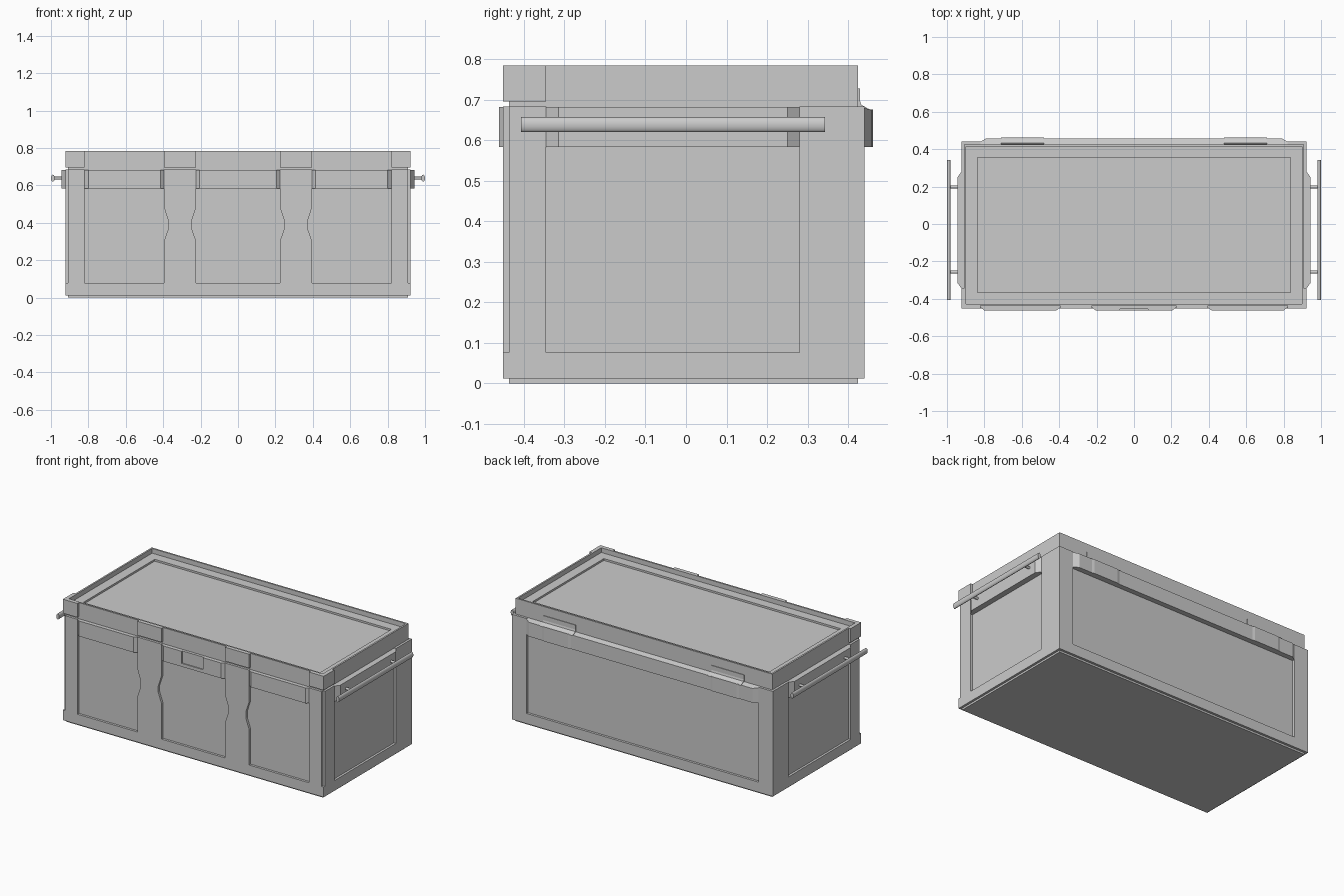
import bpy, bmesh, math

if "Cube" in bpy.data.objects:
    bpy.data.objects.remove(bpy.data.objects["Cube"])

X, XO = 0.908, 0.9225          # core / frame half width
YF, YFO = -0.437, -0.452       # core / frame front
YB, YBO = 0.425, 0.44          # core / frame back
ZT, ZR = 0.684, 0.077          # body top, recess floor


def finish(name, bm):
    bmesh.ops.recalc_face_normals(bm, faces=bm.faces)
    me = bpy.data.meshes.new(name)
    bm.to_mesh(me)
    bm.free()
    ob = bpy.data.objects.new(name, me)
    bpy.context.collection.objects.link(ob)
    return ob


def prism(name, pts, axis, a, b):
    """Extrude a 2D outline along an axis from a to b."""
    place = {'x': lambda p, t: (t, p[0], p[1]),
             'y': lambda p, t: (p[0], t, p[1]),
             'z': lambda p, t: (p[0], p[1], t)}[axis]
    bm = bmesh.new()
    lo = [bm.verts.new(place(p, a)) for p in pts]
    hi = [bm.verts.new(place(p, b)) for p in pts]
    n = len(pts)
    bm.faces.new(lo)
    bm.faces.new(hi[::-1])
    for i in range(n):
        j = (i + 1) % n
        bm.faces.new((lo[i], lo[j], hi[j], hi[i]))
    return finish(name, bm)


def box(name, x0, x1, y0, y1, z0, z1):
    return prism(name, [(x0, y0), (x1, y0), (x1, y1), (x0, y1)], 'z', z0, z1)


def u_shape(a0, a1, b0, b1):
    """Outline of a panel frame open at the top."""
    return [(a0, 0.012), (a1, 0.012), (a1, ZT), (b1, ZT),
            (b1, ZR), (b0, ZR), (b0, ZT), (a0, ZT)]


# Body core
box("body_core", -X, X, YF, YB, 0, ZT)

# Front frame: bottom rail, corner posts and waisted middle posts
box("front_rail", -XO, XO, YFO, YF, 0.012, ZR)
waist = [(ZR, 0), (0.305, 0), (0.37, 0.023), (0.41, 0.023), (0.48, 0), (ZT, 0)]
for s, side in ((-1, "left"), (1, "right")):
    box(f"front_corner_post_{side}", s * 0.82, s * X, YFO, YF, ZR, ZT)
    outline = [(s * (0.225 + d), z) for z, d in waist]
    outline += [(s * (0.395 - d), z) for z, d in reversed(waist)]
    prism(f"front_middle_post_{side}", outline, 'y', YFO, YF)

# Back frame
prism("back_frame", u_shape(-X, X, -0.82, 0.82), 'y', YB, YBO)

# Front latch blocks with chamfered ends
for name, a, b in (("left", -0.82, -0.395), ("right", 0.395, 0.82)):
    prism(f"latch_block_{name}", [(a, YF), (a, -0.447), (a + 0.02, -0.462),
          (b - 0.02, -0.462), (b, -0.447), (b, YF)], 'z', 0.584, 0.682)
# Centre latch block with a shallow notch open at the top
prism("latch_block_centre_lower", [(-0.225, YF), (-0.225, -0.447), (-0.205, -0.462),
      (0.205, -0.462), (0.225, -0.447), (0.225, YF)], 'z', 0.584, 0.605)
prism("latch_block_centre_upper", [(-0.225, YF), (-0.225, -0.447), (-0.205, -0.462),
      (-0.075, -0.462), (-0.075, -0.455), (0.075, -0.455), (0.075, -0.462),
      (0.205, -0.462), (0.225, -0.447), (0.225, YF)], 'z', 0.605, 0.682)

# Side frames, grip blocks and carry handles
for s, side in ((-1, "left"), (1, "right")):
    prism(f"side_frame_{side}", u_shape(YF, YBO, -0.345, 0.28), 'x', s * X, s * XO)
    box(f"side_rail_corner_{side}", s * X, s * XO, YFO, YF, 0.012, ZR)
    prism(f"grip_block_{side}", [(s * X, -0.345), (s * XO, -0.345), (s * 0.944, -0.315),
          (s * 0.944, 0.25), (s * XO, 0.28), (s * X, 0.28)], 'z', 0.584, 0.682)
    ring = [(s * 0.99 + 0.01 * math.cos(t), 0.6385 + 0.0185 * math.sin(t))
            for t in (2 * math.pi * i / 24 for i in range(24))]
    parts = [prism(f"handle_bar_{side}", ring, 'y', -0.407, 0.343)]
    for n, y in enumerate((-0.257, 0.198)):
        pin = [(y + 0.008 * math.cos(t), 0.6385 + 0.008 * math.sin(t))
               for t in (2 * math.pi * i / 12 for i in range(12))]
        parts.append(prism(f"handle_pin_{side}_{n + 1}", pin, 'x', s * 0.94, s * 0.985))
    for ob in parts:
        bpy.ops.object.select_all(action='DESELECT')
        ob.select_set(True)
        bpy.context.view_layer.objects.active = ob
        bpy.ops.object.shade_smooth_by_angle(angle=math.radians(40))

# Back bar with tapered ends and sloping top
bar = prism("back_bar", [(-0.82, YB), (-0.82, YBO), (-0.79, 0.458),
            (0.79, 0.458), (0.82, YBO), (0.82, YB)], 'z', 0.584, 0.684)
for v in bar.data.vertices:
    if v.co.z > 0.65:
        v.co.z -= (v.co.y - YB) * 0.28

# Hinges: thin leaf on the lid and raised pad on the bar
for s, side in ((-1, "left"), (1, "right")):
    a, b = s * 0.48, s * 0.71
    box(f"hinge_leaf_{side}", a, b, YB, 0.429, 0.684, 0.728)
    prism(f"hinge_pad_{side}", [(a, 0.455), (a + s * 0.03, 0.462),
          (b - s * 0.03, 0.462), (b, 0.455)], 'z', 0.584, 0.676)
    prism(f"hinge_fillet_{side}", [(YB, 0.684), (YBO, 0.68), (0.462, 0.674),
          (0.45, 0.678), (0.432, 0.688), (0.429, 0.7), (YB, 0.7)], 'x', a, b)

# Lid with rim and stepped top recess
bm = bmesh.new()
lid = box("lid", -X, X, YF, YB, ZT, 0.785)
bm.from_mesh(lid.data)
top = max(bm.faces, key=lambda f: f.calc_center_median().z)
for inset, drop in ((0.015, 0.03), (0.085, 0.012)):
    bmesh.ops.inset_individual(bm, faces=[top], thickness=inset)
    top = bmesh.ops.extrude_discrete_faces(bm, faces=[top])["faces"][0]
    for v in top.verts:
        v.co.z -= drop
bm.to_mesh(lid.data)
bm.free()

# Raised lid blocks above the posts; corner ones wrap to the sides
for s, side in ((-1, "left"), (1, "right")):
    box(f"lid_block_{side}", s * 0.225, s * 0.395, YFO, YF, 0.696, 0.785)
    prism(f"lid_corner_{side}", [(s * 0.82, YFO), (s * XO, YFO), (s * XO, -0.345),
          (s * X, -0.345), (s * X, YF), (s * 0.82, YF)], 'z', 0.696, 0.785)
